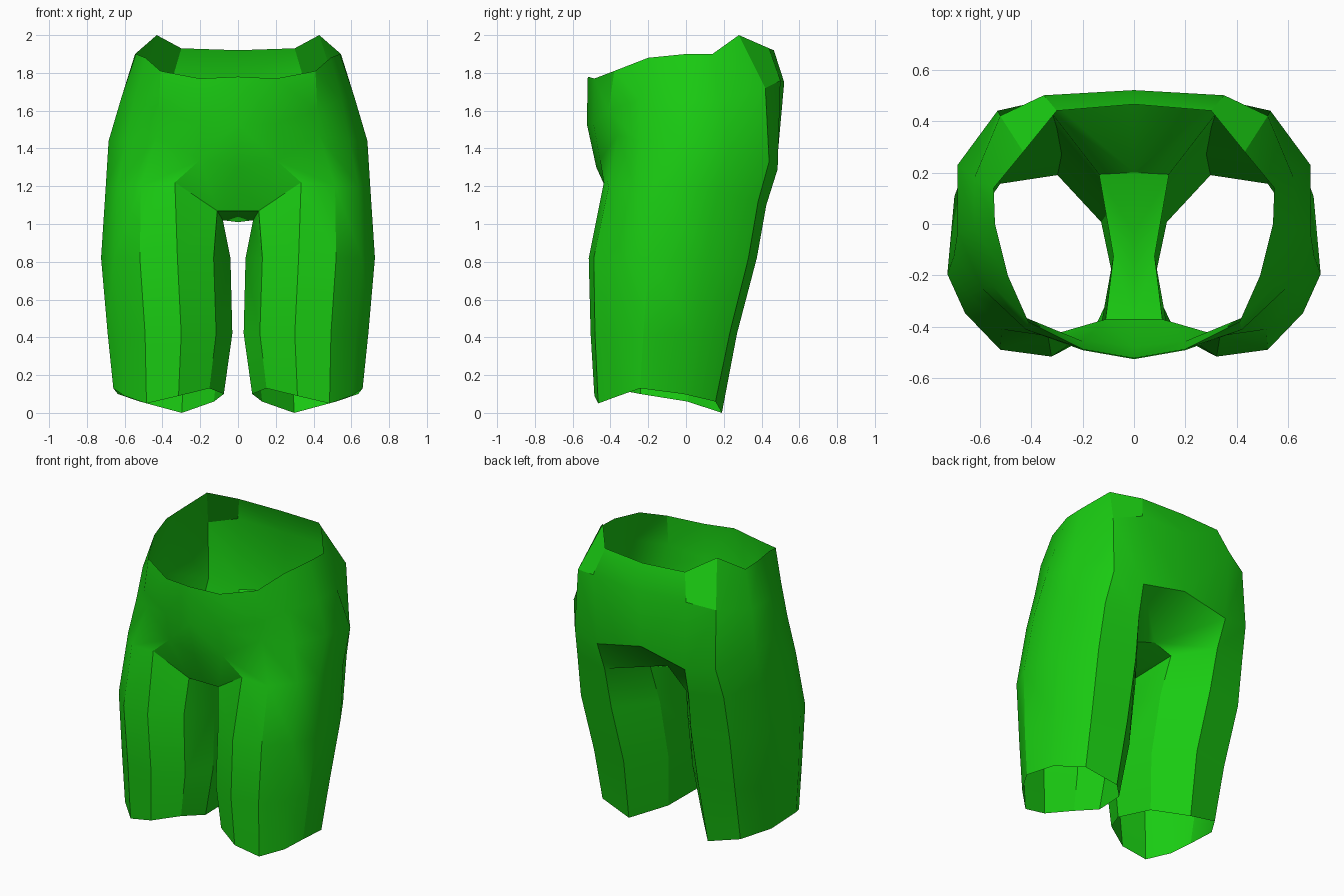
import bpy, bmesh, math

if "Cube" in bpy.data.objects:
    bpy.data.objects.remove(bpy.data.objects["Cube"])

bm = bmesh.new()


def ring(points):
    return [bm.verts.new(p) for p in points]


def bridge(upper, lower, closed=False):
    n = len(upper)
    for i in range(n if closed else n - 1):
        j = (i + 1) % n
        bm.faces.new((upper[i], lower[i], lower[j], upper[j]))


# Pelvis: half rings from front centre to back centre
waist = ring([(0, -.52, 1.78), (.2, -.485, 1.77), (.41, -.38, 1.81),
              (.49, -.2, 1.88), (.54, 0, 1.9), (.545, .14, 1.9),
              (.43, .28, 2), (.3, .44, 1.93), (0, .465, 1.92)])
hips = ring([(0, -.525, 1.53), (.2, -.49, 1.53), (.42, -.41, 1.6),
             (.55, -.24, 1.66), (.62, -.02, 1.66), (.62, .18, 1.66),
             (.52, .42, 1.72), (.35, .5, 1.76), (0, .52, 1.75)])
seat = ring([(0, -.475, 1.3), (.2, -.455, 1.34), (.43, -.36, 1.47),
             (.59, -.25, 1.44), (.685, -.03, 1.44), (.685, .23, 1.4),
             (.53, .44, 1.33), (.33, .485, 1.29), (0, .485, 1.36)])
bridge(waist, hips)
bridge(hips, seat)

# Leg cross-section: inner-to-outer and front-to-back fractions
SECTION = [(.13, .13), (.41, 0), (.7, .03), (.9, .19), (1, .36),
           (.96, .7), (.76, .95), (.38, 1), (.09, .73), (0, .36)]


def leg_ring(x0, x1, y0, y1, heights):
    return ring([(x0 + u * (x1 - x0), y0 + v * (y1 - y0), z)
                 for (u, v), z in zip(SECTION, heights)])


thigh = leg_ring(.08, .70, -.435, .425,
                 [1.08, 1.22, 1.2, 1.2, 1.2, 1.17, 1.12, 1.1, 1.08, 1.02])
thigh[0].co = (.11, -.37, 1.07)
rings = [thigh,
         leg_ring(.04, .725, -.515, .375, [.82] * 10),
         leg_ring(.03, .69, -.505, .27, [.42] * 10),
         leg_ring(.075, .66, -.485, .19,
                  [.13, .09, .05, .09, .13, .1, .06, 0, .06, .1])]
for a, b in zip(rings, rings[1:]):
    bridge(a, b, closed=True)

# Join the outer thigh to the pelvis
bridge(seat[1:8], thigh[1:8])

# Crotch strip along the centre line
mid = ring([(0, -.37, 1.07), (0, -.04, 1.01), (0, .2, 1.12)])
for face in ((seat[0], mid[0], thigh[0], seat[1]),
             (seat[1], thigh[0], thigh[1]),
             (mid[0], mid[1], thigh[9], thigh[0]),
             (mid[1], mid[2], thigh[8], thigh[9]),
             (mid[2], seat[7], thigh[7], thigh[8]),
             (mid[2], seat[8], seat[7])):
    bm.faces.new(face)

# Point all normals outward
bmesh.ops.recalc_face_normals(bm, faces=bm.faces)
bm.normal_update()
side = max(bm.faces, key=lambda f: f.calc_center_median().x)
if side.normal.x < 0:
    bmesh.ops.reverse_faces(bm, faces=bm.faces)

mesh = bpy.data.meshes.new("shorts")
bm.to_mesh(mesh)
bm.free()
shorts = bpy.data.objects.new("shorts", mesh)
bpy.context.collection.objects.link(shorts)

# Green cloth
cloth = bpy.data.materials.new("green_cloth")
cloth.diffuse_color = (.01, .6, .006, 1)
cloth.use_nodes = True
cloth.node_tree.nodes["Principled BSDF"].inputs["Base Color"].default_value = cloth.diffuse_color
mesh.materials.append(cloth)

# Soft shading and mirrored left half
bpy.context.view_layer.objects.active = shorts
shorts.select_set(True)
bpy.ops.object.shade_smooth_by_angle(angle=math.radians(30))
mirror = shorts.modifiers.new("mirror", 'MIRROR')
mirror.use_clip = True
